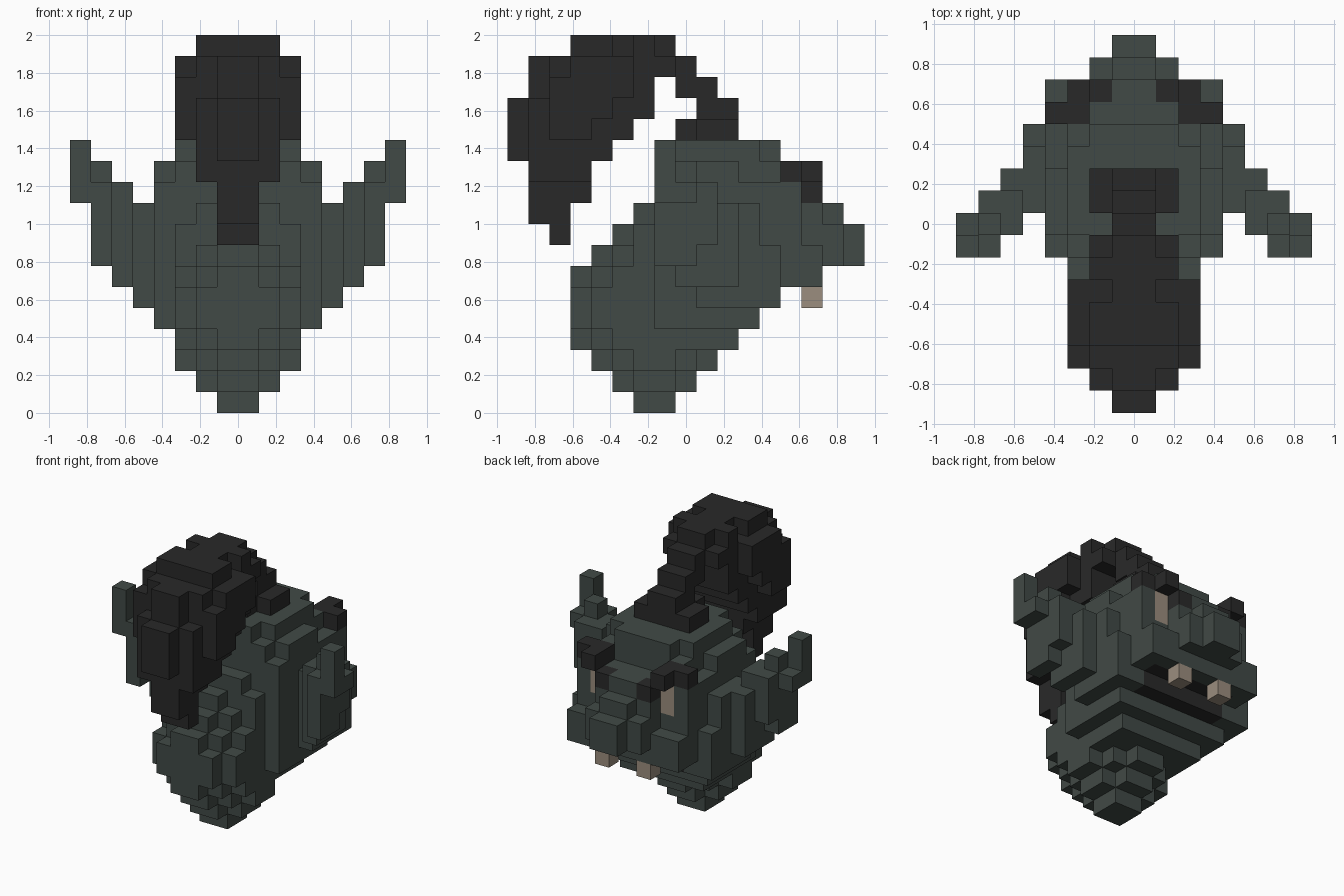
import bpy
import bmesh
from mathutils import Vector

cube = bpy.data.objects.get("Cube")
if cube:
    bpy.data.objects.remove(cube, do_unlink=True)

UNIT = 1 / 9          # edge length of one block
cells = {}            # grid cell -> part name


def block(part, x, y, z):
    """Fill a box of cells on both sides of the middle plane."""
    for i in range(*x):
        for j in range(*y):
            for k in range(*z):
                cells[(i, j, k)] = part
                cells[(-1 - i, j, k)] = part


def core(part, w, y, z):
    """Fill a centred box with half width w."""
    block(part, (0, w), y, z)


def material(name, colour):
    mat = bpy.data.materials.new(name)
    mat.use_nodes = True
    mat.diffuse_color = (*colour, 1)
    node = mat.node_tree.nodes["Principled BSDF"]
    node.inputs["Base Color"].default_value = (*colour, 1)
    node.inputs["Roughness"].default_value = 0.9
    return mat


skin = material("dark green skin", (0.053, 0.068, 0.061))
black = material("black hair", (0.022, 0.022, 0.022))
ivory = material("ivory", (0.33, 0.27, 0.21))

# Skull and forehead, stepped at the rear and top corners
core("head", w=4, y=(7, 13), z=(6, 11))
core("head", w=4, y=(8, 11), z=(11, 12))
core("head", w=3, y=(7, 13), z=(11, 12))
core("head", w=3, y=(8, 12), z=(12, 13))
core("head", w=2, y=(7, 13), z=(12, 13))

# Rounded rear of the head
core("head", w=2, y=(3, 7), z=(4, 6))
core("head", w=1, y=(3, 7), z=(3, 7))
core("head", w=3, y=(4, 7), z=(4, 6))
core("head", w=2, y=(4, 7), z=(3, 7))
core("head", w=1, y=(4, 7), z=(3, 8))
core("head", w=3, y=(5, 7), z=(3, 7))
core("head", w=2, y=(5, 7), z=(2, 8))
core("head", w=1, y=(5, 7), z=(2, 9))
core("head", w=3, y=(6, 7), z=(2, 9))
core("head", w=2, y=(6, 7), z=(9, 10))

# Stepped jaw: every layer is a cross that widens upward
for k in range(4):
    for w in range(1, min(k + 1, 3) + 1):
        grow = k + 1 - w
        core("head", w, y=(6 - grow, 8 + grow), z=(k, k + 1))
core("head", w=3, y=(7, 11), z=(3, 4))
core("head", w=4, y=(7, 12), z=(4, 5))
core("head", w=4, y=(7, 13), z=(5, 6))

# Face, cheeks and snout
core("head", w=4, y=(13, 14), z=(6, 11))
core("head", w=4, y=(14, 15), z=(6, 8))
core("head", w=2, y=(14, 15), z=(8, 10))
core("head", w=1, y=(14, 15), z=(10, 11))
core("head", w=2, y=(15, 16), z=(7, 9))
core("head", w=1, y=(15, 16), z=(9, 10))
core("head", w=1, y=(16, 17), z=(7, 9))

# Swept ears
block("ears", x=(4, 5), y=(9, 13), z=(5, 8))
block("ears", x=(4, 5), y=(9, 12), z=(8, 10))
block("ears", x=(5, 6), y=(8, 11), z=(6, 10))
block("ears", x=(5, 6), y=(8, 10), z=(10, 11))
block("ears", x=(6, 7), y=(7, 9), z=(7, 11))
block("ears", x=(6, 7), y=(9, 10), z=(8, 11))
block("ears", x=(6, 7), y=(8, 9), z=(11, 12))
block("ears", x=(7, 8), y=(7, 9), z=(10, 11))
block("ears", x=(7, 8), y=(7, 8), z=(11, 13))

# Mouth, tusks, eyes and slanted brows
core("mouth", w=3, y=(13, 14), z=(6, 7))
core("mouth", w=3, y=(12, 13), z=(5, 6))
block("tusks", x=(1, 2), y=(14, 15), z=(5, 6))
block("eyes", x=(2, 3), y=(13, 14), z=(9, 11))
block("brows", x=(2, 4), y=(13, 14), z=(11, 12))
block("brows", x=(2, 3), y=(14, 15), z=(11, 12))
block("brows", x=(1, 2), y=(14, 15), z=(10, 11))

# Hair tie rising from the crown
core("hair_base", w=2, y=(9, 11), z=(13, 14))
core("hair_base", w=1, y=(8, 9), z=(13, 14))
core("hair_base", w=1, y=(9, 11), z=(14, 15))
core("hair_base", w=1, y=(8, 10), z=(15, 16))
core("hair_base", w=1, y=(8, 9), z=(16, 17))

# Ponytail arching over and hanging down
core("ponytail", w=2, y=(6, 8), z=(16, 17))
core("ponytail", w=2, y=(6, 7), z=(14, 18))
core("ponytail", w=1, y=(7, 8), z=(17, 18))
core("ponytail", w=2, y=(5, 6), z=(13, 17))
core("ponytail", w=1, y=(5, 6), z=(17, 18))
core("ponytail", w=2, y=(3, 5), z=(12, 18))
core("ponytail", w=3, y=(3, 6), z=(15, 17))
core("ponytail", w=3, y=(2, 4), z=(13, 16))
core("ponytail", w=3, y=(4, 5), z=(14, 15))
core("ponytail", w=2, y=(1, 4), z=(11, 15))
core("ponytail", w=2, y=(2, 4), z=(15, 17))
core("ponytail", w=1, y=(1, 2), z=(9, 17))
core("ponytail", w=1, y=(2, 4), z=(10, 11))
core("ponytail", w=1, y=(2, 3), z=(8, 10))
core("ponytail", w=1, y=(0, 1), z=(12, 15))


def build(part, mat):
    """Make one mesh from the exposed sides of a part's cells."""
    bm = bmesh.new()
    for cell in [c for c, owner in cells.items() if owner == part]:
        for axis in range(3):
            for side in (0, 1):
                near = list(cell)
                near[axis] += 2 * side - 1
                if tuple(near) in cells:
                    continue
                loop = []
                for u, v in ((0, 0), (1, 0), (1, 1), (0, 1)):
                    p = Vector(cell)
                    p[axis] += side
                    p[(axis + 1) % 3] += u
                    p[(axis + 2) % 3] += v
                    p.y -= 8.5
                    loop.append(bm.verts.new(p * UNIT))
                bm.faces.new(loop if side else loop[::-1])
    bmesh.ops.remove_doubles(bm, verts=bm.verts, dist=UNIT / 100)
    mesh = bpy.data.meshes.new(part)
    bm.to_mesh(mesh)
    bm.free()
    mesh.materials.append(mat)
    bpy.context.collection.objects.link(bpy.data.objects.new(part, mesh))


for part, mat in {"head": skin, "ears": skin, "mouth": black, "tusks": ivory,
                  "eyes": ivory, "brows": black, "hair_base": black,
                  "ponytail": black}.items():
    build(part, mat)
